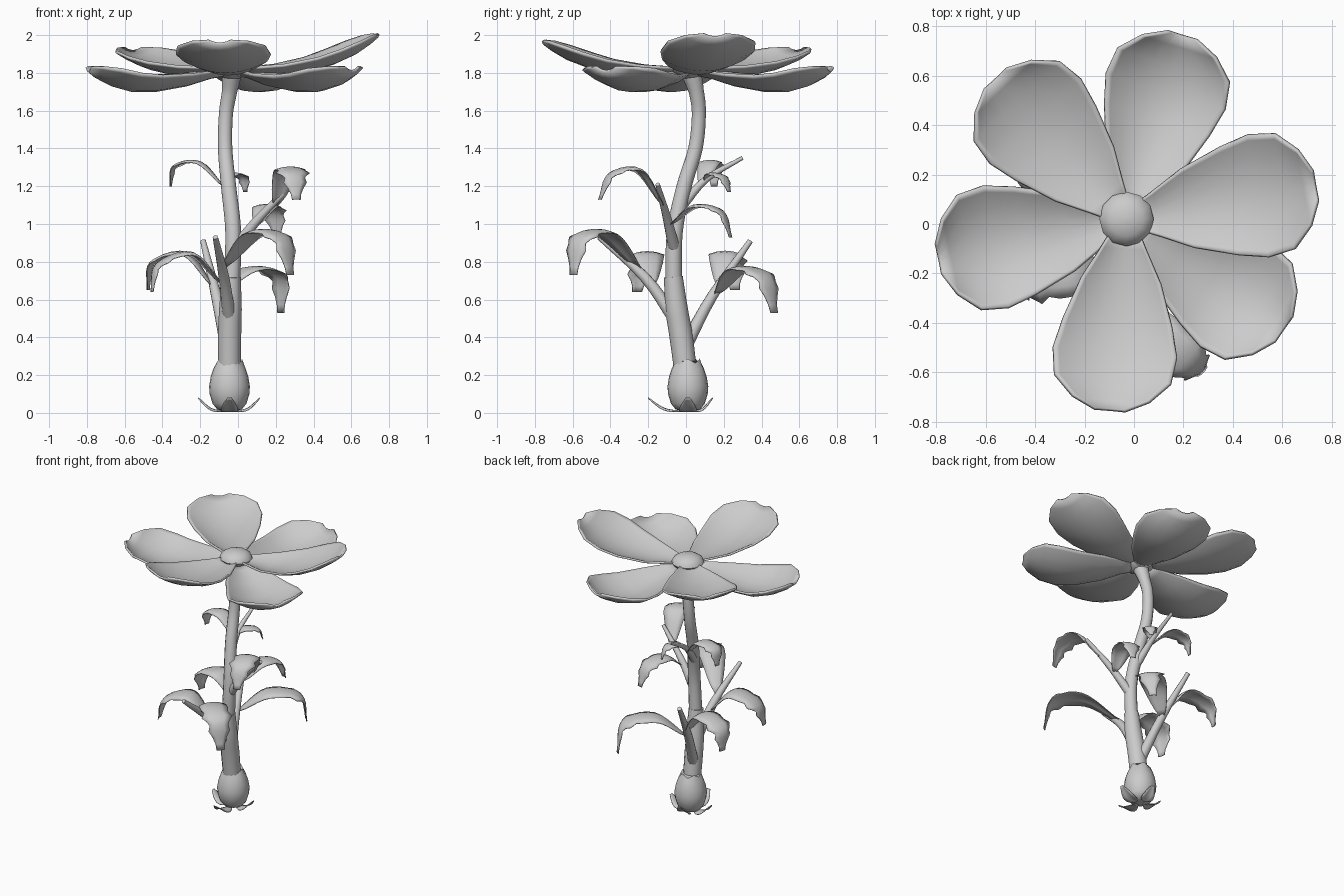
import bpy, bmesh, math
from mathutils import Vector

if "Cube" in bpy.data.objects:
    bpy.data.objects.remove(bpy.data.objects["Cube"])

grey = bpy.data.materials.new("soft_grey")
grey.use_nodes = True
grey.diffuse_color = (0.6, 0.6, 0.6, 1)
grey.node_tree.nodes["Principled BSDF"].inputs["Base Color"].default_value = (0.6, 0.6, 0.6, 1)


def finish(obj, angle=50):
    """Give the part its material and smooth shading."""
    obj.data.materials.clear()
    obj.data.materials.append(grey)
    bpy.ops.object.select_all(action='DESELECT')
    obj.select_set(True)
    bpy.context.view_layer.objects.active = obj
    bpy.ops.object.shade_smooth_by_angle(angle=math.radians(angle))


def sheet(name, rows, thickness=0.0, closed=False):
    """Skin a grid of points, optionally thickened."""
    bm = bmesh.new()
    grid = [[bm.verts.new(p) for p in row] for row in rows]
    n = len(grid[0])
    for a, b in zip(grid, grid[1:]):
        for i in range(n if closed else n - 1):
            j = (i + 1) % n
            bm.faces.new((a[i], a[j], b[j], b[i]))
    if closed:
        bm.faces.new(grid[0][::-1])
        bm.faces.new(grid[-1])
    bmesh.ops.recalc_face_normals(bm, faces=bm.faces)
    mesh = bpy.data.meshes.new(name)
    bm.to_mesh(mesh)
    bm.free()
    obj = bpy.data.objects.new(name, mesh)
    bpy.context.collection.objects.link(obj)
    finish(obj)
    if thickness:
        mod = obj.modifiers.new("thickness", 'SOLIDIFY')
        mod.thickness = thickness
        mod.offset = 0
    return obj


def smooth_path(pts, steps):
    """Sample a flowing line through the given points."""
    pts = [Vector(p) for p in pts]
    pts = [2 * pts[0] - pts[1]] + pts + [2 * pts[-1] - pts[-2]]
    out = []
    for k in range(len(pts) - 3):
        a, b, c, d = pts[k:k + 4]
        for i in range(steps):
            t = i / steps
            out.append(0.5 * (2 * b + (c - a) * t + (2 * a - 5 * b + 4 * c - d) * t ** 2
                              + (3 * b - a - 3 * c + d) * t ** 3))
    return out + [pts[-2]]


def revolve(name, centre, profile, sides=20, ragged=0.0):
    """Turn a radius/height profile; the last ring may be ragged."""
    rows = []
    for k, (r, z) in enumerate(profile):
        wob = ragged if k == len(profile) - 1 else 0
        rows.append([(centre[0] + r * math.cos(i * math.tau / sides),
                      centre[1] + r * math.sin(i * math.tau / sides),
                      z + wob * math.cos(i * 5 * math.tau / sides)) for i in range(sides)])
    return sheet(name, rows, closed=True)


def tube(name, pts, steps=4, sides=12):
    """Sweep a round section along points given as x, y, z, radius."""
    path = smooth_path([p[:3] for p in pts], steps)
    rows = []
    for i, p in enumerate(path):
        tangent = (path[min(i + 1, len(path) - 1)] - path[max(i - 1, 0)]).normalized()
        u = tangent.cross(Vector((0, 1, 0.1))).normalized()
        v = tangent.cross(u)
        k, f = divmod(i / steps, 1)
        a, b = pts[int(k)][3], pts[min(int(k) + 1, len(pts) - 1)][3]
        r = a + (b - a) * f
        rows.append([p + r * (u * math.cos(q * math.tau / sides) + v * math.sin(q * math.tau / sides))
                     for q in range(sides)])
    return sheet(name, rows, closed=True)


def leaf(name, pts, half_width, teeth=0.2, steps=5):
    """Arching leaf, folded along its midrib, toothed toward its tip."""
    path = smooth_path(pts, steps)
    run = path[-1] - path[0]
    side = Vector((-run.y, run.x, 0)).normalized()
    rows = []
    for i, p in enumerate(path):
        t = i / (len(path) - 1)
        w = half_width * (0.18 + 0.85 * math.sin(math.pi * min(1, t * 0.97) ** 0.85))
        if t > 0.45:
            w *= 1 + teeth * (1 if i % 3 == 0 else -0.6 if i % 3 == 2 else 0)
        tangent = (path[min(i + 1, len(path) - 1)] - path[max(i - 1, 0)]).normalized()
        normal = side.cross(tangent)
        rows.append([p + side * s * w + normal * w * 0.2 * s * s for s in (-1, -0.5, 0, 0.5, 1)])
    return sheet(name, rows, 0.005)


# Petals: outline as (distance, half width), then midrib heights of each tier
outline = [(0.04, 0.05), (0.12, 0.09), (0.25, 0.16), (0.42, 0.22), (0.54, 0.25),
           (0.65, 0.235), (0.73, 0.155), (0.775, 0.06)]
low_rib = [1.79, 1.775, 1.735, 1.705, 1.705, 1.735, 1.775, 1.81]
high_rib = [1.815, 1.805, 1.795, 1.81, 1.84, 1.885, 1.935, 1.97]
centre = Vector((-0.03, 0.02, 0))


def petal(name, degrees, rib, lift, tilt):
    a = math.radians(degrees)
    along = Vector((math.cos(a), math.sin(a), 0))
    across = Vector((-along.y, along.x, 0))
    rows = []
    for (r, w), z in zip(outline, rib):
        rows.append([centre + along * r + across * w * s
                     + Vector((0, 0, z + lift * s * s * w / 0.25 + tilt * (r / 0.78) ** 2))
                     for s in (-1, -0.92, -0.65, -0.33, 0, 0.33, 0.65, 0.92, 1)])
    sheet(name, rows, 0.014)


for i, (deg, tilt) in enumerate([(10, 0.02), (133, -0.055), (265, -0.015)]):
    petal(f"upper_petal_{i + 1}", deg, high_rib, 0.07, tilt)
for i, deg in enumerate([73, 192, -35]):
    petal(f"lower_petal_{i + 1}", deg, low_rib, 0.09, 0)

# Flower heart
revolve("flower_heart", centre, [(0.04, 1.77), (0.09, 1.8), (0.11, 1.825), (0.1, 1.85),
                                 (0.07, 1.87), (0.035, 1.88), (0.005, 1.883)], 12)

# Stem with a thicker lower sleeve, and the bulb
tube("upper_stem", [(-0.035, -0.065, 0.65, 0.045), (-0.025, -0.06, 0.95, 0.042),
                    (-0.05, -0.01, 1.2, 0.04), (-0.068, 0.05, 1.4, 0.038),
                    (-0.064, 0.068, 1.58, 0.037), (-0.045, 0.055, 1.7, 0.04),
                    (-0.03, 0.025, 1.81, 0.055)], 5)
tube("lower_stem", [(-0.045, 0, 0.2, 0.06), (-0.045, -0.025, 0.4, 0.062),
                    (-0.04, -0.05, 0.55, 0.06), (-0.035, -0.067, 0.72, 0.05)])
revolve("bulb", (-0.045, 0.01), [(0.03, 0.01), (0.065, 0.018), (0.09, 0.05), (0.105, 0.1),
                                 (0.108, 0.14), (0.1, 0.19), (0.085, 0.235), (0.066, 0.275)],
        ragged=0.012)

# Small ground leaves around the bulb
for i, (dx, dy, reach) in enumerate([(1, 0, 0.16), (0, 1, 0.13), (-1, 0, 0.165), (0, -1, 0.21)]):
    leaf(f"ground_leaf_{i + 1}", [(-0.045 + dx * r, 0.01 + dy * r, z) for r, z in
                                  ((0.03, 0.008), (reach * 0.6, 0.025), (reach, 0.08))], 0.045, 0)

# Side branches
tube("front_branch", [(-0.045, -0.06, 0.5, 0.035), (-0.075, -0.22, 0.72, 0.028),
                      (-0.12, -0.46, 0.93, 0.014)])
tube("back_branch", [(-0.06, 0, 0.36, 0.036), (-0.115, 0.14, 0.62, 0.028),
                     (-0.185, 0.34, 0.91, 0.015)])
tube("left_branch", [(-0.025, -0.06, 0.86, 0.032), (0.11, -0.1, 1.03, 0.023),
                     (0.29, -0.15, 1.21, 0.012)])
tube("top_branch", [(-0.05, -0.02, 1.1, 0.028), (-0.075, 0.11, 1.24, 0.018),
                    (-0.08, 0.3, 1.35, 0.01)])

# Two arching leaves on each branch
leaves = {
    "front_leaf_left": (0.09, [(-0.08, -0.25, 0.77), (0.08, -0.42, 0.96), (0.24, -0.57, 0.93), (0.28, -0.6, 0.73)]),
    "front_leaf_right": (0.09, [(-0.08, -0.18, 0.68), (-0.24, -0.2, 0.85), (-0.43, -0.23, 0.79), (-0.46, -0.26, 0.64)]),
    "back_leaf_left": (0.085, [(-0.11, 0.16, 0.63), (0.05, 0.27, 0.77), (0.22, 0.42, 0.73), (0.23, 0.47, 0.53)]),
    "back_leaf_right": (0.085, [(-0.13, 0.18, 0.67), (-0.27, 0.2, 0.85), (-0.46, 0.24, 0.8), (-0.48, 0.26, 0.65)]),
    "left_leaf_front": (0.08, [(0.2, -0.12, 1.1), (0.26, -0.24, 1.29), (0.3, -0.4, 1.27), (0.31, -0.46, 1.13)]),
    "left_leaf_back": (0.07, [(0.1, -0.08, 1.0), (0.14, 0.04, 1.1), (0.19, 0.19, 1.07), (0.21, 0.24, 0.93)]),
    "top_leaf_right": (0.06, [(-0.075, 0.08, 1.2), (-0.2, 0.12, 1.33), (-0.34, 0.14, 1.31), (-0.36, 0.15, 1.2)]),
    "top_leaf_left": (0.045, [(-0.07, 0.1, 1.23), (-0.03, 0.13, 1.27), (0.03, 0.2, 1.25), (0.04, 0.23, 1.17)]),
}
for name, (half_width, pts) in leaves.items():
    leaf(name, pts, half_width)
